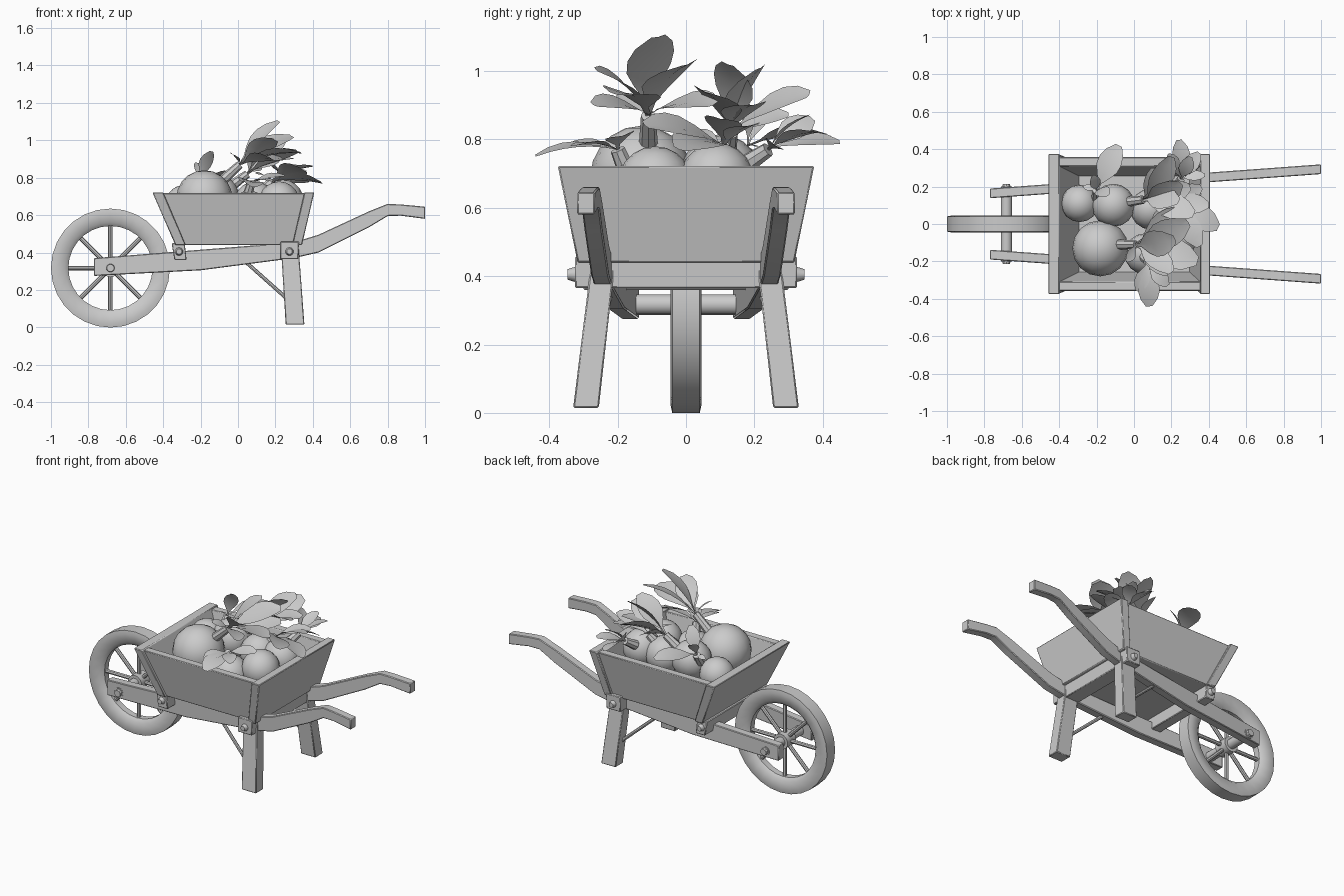
import bpy, bmesh, math
from mathutils import Vector

if "Cube" in bpy.data.objects:
    bpy.data.objects.remove(bpy.data.objects["Cube"])

shade = (0.6, 0.6, 0.6, 1)
grey = bpy.data.materials.new("plain_grey")
grey.use_nodes = True
grey.diffuse_color = shade
grey.node_tree.nodes["Principled BSDF"].inputs["Base Color"].default_value = shade


def finish(name, bm, bevel=0, angle=35):
    bmesh.ops.recalc_face_normals(bm, faces=bm.faces)
    mesh = bpy.data.meshes.new(name)
    bm.to_mesh(mesh)
    bm.free()
    mesh.materials.append(grey)
    ob = bpy.data.objects.new(name, mesh)
    bpy.context.collection.objects.link(ob)
    bpy.ops.object.select_all(action='DESELECT')
    ob.select_set(True)
    bpy.context.view_layer.objects.active = ob
    bpy.ops.object.shade_smooth_by_angle(angle=math.radians(angle))
    if bevel:
        mod = ob.modifiers.new("bevel", 'BEVEL')
        mod.width = bevel
        mod.segments = 1
    return ob


def loft(name, rings, bevel=0.004, closed=False):
    """Skin a row of equal-sided cross-sections."""
    bm = bmesh.new()
    rows = [[bm.verts.new(p) for p in ring] for ring in rings]
    pairs = list(zip(rows, rows[1:])) + ([(rows[-1], rows[0])] if closed else [])
    for a, b in pairs:
        for i in range(len(a)):
            j = (i + 1) % len(a)
            bm.faces.new((a[i], a[j], b[j], b[i]))
    if not closed:
        bm.faces.new(rows[0])
        bm.faces.new(rows[-1])
    return finish(name, bm, bevel)


def level(x0, x1, y0, y1, z):
    return [(x0, y0, z), (x1, y0, z), (x1, y1, z), (x0, y1, z)]


def across(x0, x1, y, z):
    return level(x0, x1, -y, y, z)


def upright(x, y, z0, z1, half):
    return [(x, y - half, z0), (x, y + half, z0), (x, y + half, z1), (x, y - half, z1)]


def rod(name, a, b, r, r2=None, sides=10):
    a, b = Vector(a), Vector(b)
    bm = bmesh.new()
    bmesh.ops.create_cone(bm, cap_ends=True, segments=sides, radius1=r,
                          radius2=r2 or r, depth=(b - a).length)
    turn = (b - a).to_track_quat('Z', 'Y').to_matrix().to_4x4()
    bm.transform(turn)
    bmesh.ops.translate(bm, verts=bm.verts, vec=(a + b) / 2)
    return finish(name, bm)


def leaf(base, tip, axis):
    """Spoon-shaped leaf facing the plant's axis: thin stalk, oval blade, gentle arch."""
    along = Vector(tip) - base
    half = along.length * 0.24
    side = along.cross(axis).normalized()
    lift = side.cross(along).normalized()
    bm = bmesh.new()
    rows = []
    for i, w in enumerate((0.12, 0.15, 0.6, 0.95, 1, 0.8, 0.3)):
        t = i / 6
        mid = base + along * t + lift * along.length * 0.3 * t * (1 - t)
        edge = lift * half * w * 0.15
        rows.append([bm.verts.new(mid + side * half * w + edge), bm.verts.new(mid),
                     bm.verts.new(mid - side * half * w + edge)])
    for a, b in zip(rows, rows[1:]):
        for k in (0, 1):
            bm.faces.new((a[k], a[k + 1], b[k + 1], b[k]))
    return finish("leaf", bm, angle=60)


# Wheel
WX, WZ = -0.682, 0.317
tyre = [(0.318, 0.04), (0.295, 0.045), (0.245, 0.038), (0.225, 0.02)]
tyre += [(r, -y) for r, y in reversed(tyre)]
rings = []
for i in range(28):
    a = math.tau * i / 28
    rings.append([(WX + r * math.cos(a), y, WZ + r * math.sin(a)) for r, y in tyre])
loft("wheel_rim", rings, bevel=0, closed=True)
for i in range(8):
    a = math.tau * i / 8
    rod("wheel_spoke", (WX, 0, WZ),
        (WX + 0.24 * math.cos(a), 0, WZ + 0.24 * math.sin(a)), 0.012, sides=8)
for name, half, radius in (("wheel_hub", 0.042, 0.048), ("wheel_axle", 0.2, 0.03)):
    rod(name, (WX, -half, WZ), (WX, half, WZ), radius, sides=14)

# Frame, mirrored left and right; the shafts spread apart towards the handles
shaft = [(-0.77, 0.275, 0.37), (-0.2, 0.305, 0.415), (0.3, 0.37, 0.455), (0.43, 0.4, 0.495),
         (0.7, 0.535, 0.62), (0.8, 0.595, 0.66), (0.87, 0.597, 0.657), (1, 0.58, 0.645)]
for s in (-1, 1):
    loft("shaft", [upright(x, s * (0.22 + 0.073 * x), low, high, 0.026) for x, low, high in shaft])
    loft("leg", [level(0.255, 0.355, s * 0.255, s * 0.33, 0.015),
                 level(0.23, 0.325, s * 0.21, s * 0.28, 0.42)])
    rod("leg_brace", (0.03, s * 0.22, 0.36), (0.26, s * 0.27, 0.155), 0.01, sides=8)
    rod("axle_bolt", (WX, s * 0.17, WZ), (WX, s * 0.215, WZ), 0.028, 0.02)
    for x, y in ((-0.315, 0.3), (0.275, 0.325)):
        rod("beam_bolt", (x, s * y, 0.405), (x, s * (y + 0.022), 0.405), 0.022, 0.015)
loft("front_beam", [across(-0.34, -0.275, 0.3, 0.36), across(-0.355, -0.285, 0.3, 0.45)])
loft("rear_beam", [across(0.225, 0.322, 0.325, 0.365), across(0.226, 0.326, 0.325, 0.458)])

# Tray with sloping walls
ZB, ZT = 0.44, 0.722
loft("tray_floor", [across(-0.32, 0.32, 0.28, ZB), across(-0.33, 0.33, 0.28, ZB + 0.03)])
loft("tray_front_wall", [across(-0.335, -0.28, 0.317, ZB), across(-0.458, -0.4, 0.375, ZT)])
loft("tray_rear_wall", [across(0.29, 0.342, 0.317, ZB), across(0.355, 0.408, 0.375, ZT)])
for s in (-1, 1):
    loft("tray_side_wall", [level(-0.3, 0.31, s * 0.25, s * 0.3, ZB),
                            level(-0.42, 0.37, s * 0.308, s * 0.358, ZT - 0.005)])

# Round vegetables: position and radius
for x, y, z, r in ((-0.18, -0.13, 0.69, 0.15), (-0.11, 0.1, 0.7, 0.115), (-0.29, 0.11, 0.66, 0.1),
                   (0.09, 0.08, 0.67, 0.11), (0.22, -0.09, 0.67, 0.11), (0.24, 0.09, 0.68, 0.11),
                   (0.06, -0.16, 0.62, 0.11)):
    bm = bmesh.new()
    bmesh.ops.create_uvsphere(bm, u_segments=16, v_segments=10, radius=r)
    bmesh.ops.translate(bm, verts=bm.verts, vec=(x, y, z))
    finish("round_vegetable", bm, angle=60)


def plant(root, top, *tips):
    """Stalk with a rosette of leaves reaching to the given tips."""
    root, top = Vector(root), Vector(top)
    rod("stalk", root, top, 0.028, 0.022, 8)
    facing = (top - root).normalized() + Vector((0, 0, 0.6))
    for tip in tips:
        leaf(top, tip, facing)


# Leafy tops
plant((-0.09, -0.11, 0.78), (0.01, -0.11, 0.87),
      (0.22, -0.08, 1.1), (0.2, -0.26, 1), (0.29, 0.01, 1.02), (0.18, -0.27, 0.9),
      (0.24, 0.08, 0.9), (0.34, -0.2, 0.93), (-0.04, -0.2, 0.93))
plant((0.05, -0.17, 0.7), (0.07, -0.2, 0.77),
      (0.08, -0.44, 0.75), (0.02, -0.36, 0.78), (0.18, -0.33, 0.78), (0.25, -0.18, 0.81))
plant((-0.2, 0.14, 0.72), (-0.2, 0.18, 0.78),
      (-0.14, 0.15, 0.94), (-0.08, 0.42, 0.81), (-0.22, 0.26, 0.88), (-0.27, 0.2, 0.78))
plant((-0.03, 0.12, 0.76), (0.05, 0.13, 0.82),
      (0.24, 0.12, 1.02), (0.25, 0.22, 1.01), (0.2, 0.36, 0.93), (0.32, 0.05, 0.94),
      (0.1, 0.3, 0.87), (0.3, 0.2, 0.9))
plant((0.14, 0.1, 0.74), (0.18, 0.11, 0.78),
      (0.45, -0.02, 0.77), (0.4, 0.1, 0.86), (0.36, 0.2, 0.84), (0.35, -0.12, 0.84),
      (0.1, 0, 0.82))
plant((0.22, 0.18, 0.73), (0.25, 0.24, 0.77),
      (0.24, 0.45, 0.79), (0.35, 0.38, 0.82), (0.38, 0.26, 0.78), (0.18, 0.37, 0.86),
      (0.3, 0.36, 0.87))
